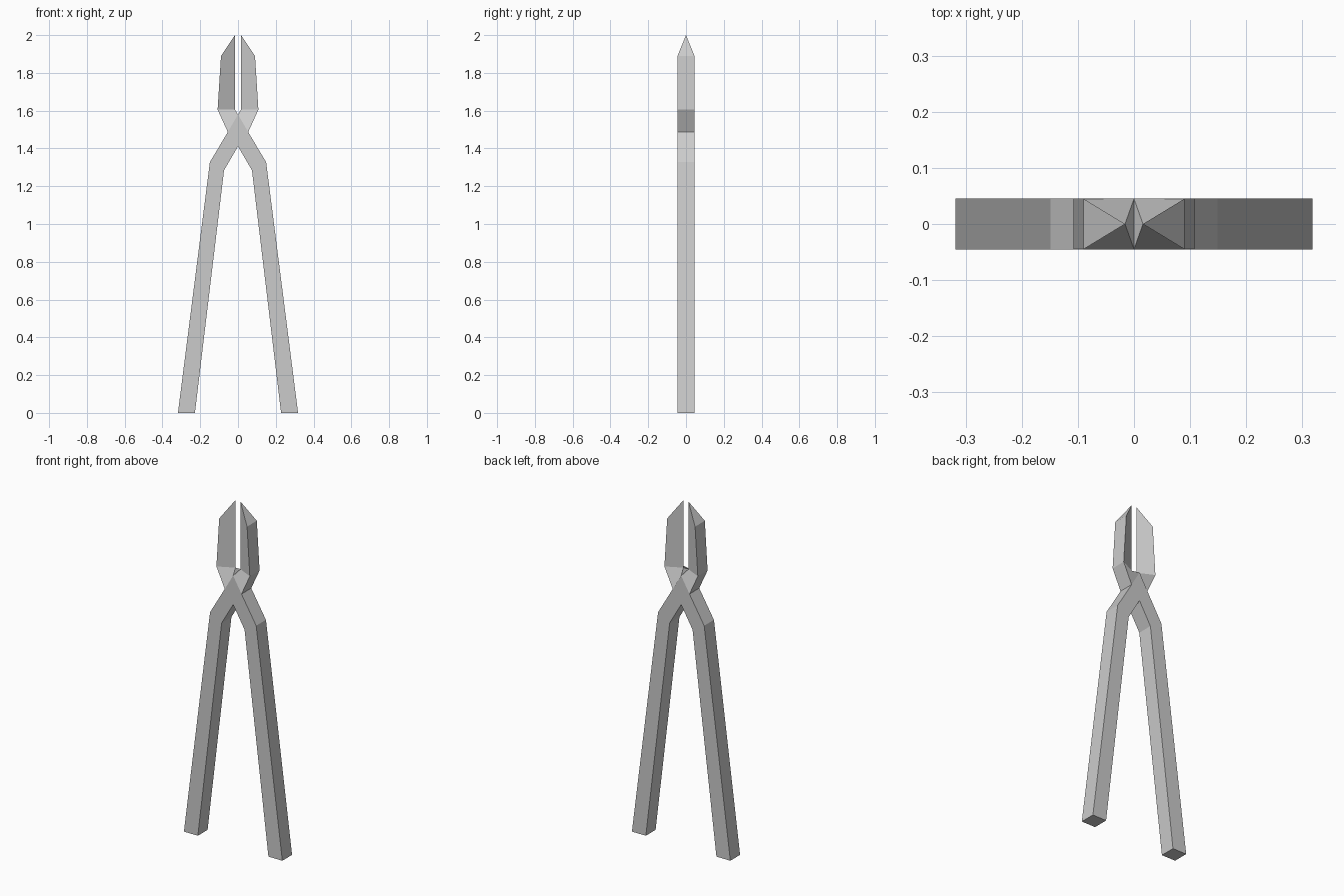
import bpy, bmesh

if "Cube" in bpy.data.objects:
    bpy.data.objects.remove(bpy.data.objects["Cube"])

Y = 0.045
# Stations along one side: (inner x, inner z, inner half depth, outer x, outer z, outer half depth)
stations = [
    (0.228, 0.0, Y, 0.318, 0.0, Y),        # handle foot
    (0.074, 1.284, Y, 0.149, 1.327, Y),    # knee
    (0.0, 1.411, Y, 0.054, 1.487, Y),      # bottom of crossing
    (0.0, 1.58, Y, 0.054, 1.487, Y),       # top of crossing
    (0.016, 1.605, 0.0, 0.108, 1.605, Y),  # jaw base, wedge section
    (0.09, 1.89, Y, 0.09, 1.89, Y),        # jaw shoulder (replaced below by tip on inner edge)
]
stations[-1] = (0.016, 2.0, 0.0, 0.09, 1.89, Y)

bm = bmesh.new()
cache = {}


def vert(x, y, z):
    key = (round(x, 4), round(y, 4), round(z, 4))
    if key not in cache:
        cache[key] = bm.verts.new((x, y, z))
    return cache[key]


def face(corners):
    unique = list(dict.fromkeys(corners))
    if len(unique) > 2 and any(abs(v.co.x) > 1e-5 for v in unique):
        bm.faces.new(unique)


# Both halves share the vertices on the centre plane
for side in (-1, 1):
    rings = []
    for xi, zi, di, xo, zo, do in stations:
        rings.append([vert(side * xi, -di, zi), vert(side * xo, -do, zo),
                      vert(side * xo, do, zo), vert(side * xi, di, zi)])
    for a, b in zip(rings, rings[1:]):
        for i in range(4):
            j = (i + 1) % 4
            face([a[i], a[j], b[j], b[i]])
    face(rings[0])
    face(rings[-1])

bmesh.ops.recalc_face_normals(bm, faces=bm.faces)
mesh = bpy.data.meshes.new("pliers")
bm.to_mesh(mesh)
bm.free()
pliers = bpy.data.objects.new("pliers", mesh)
bpy.context.collection.objects.link(pliers)
